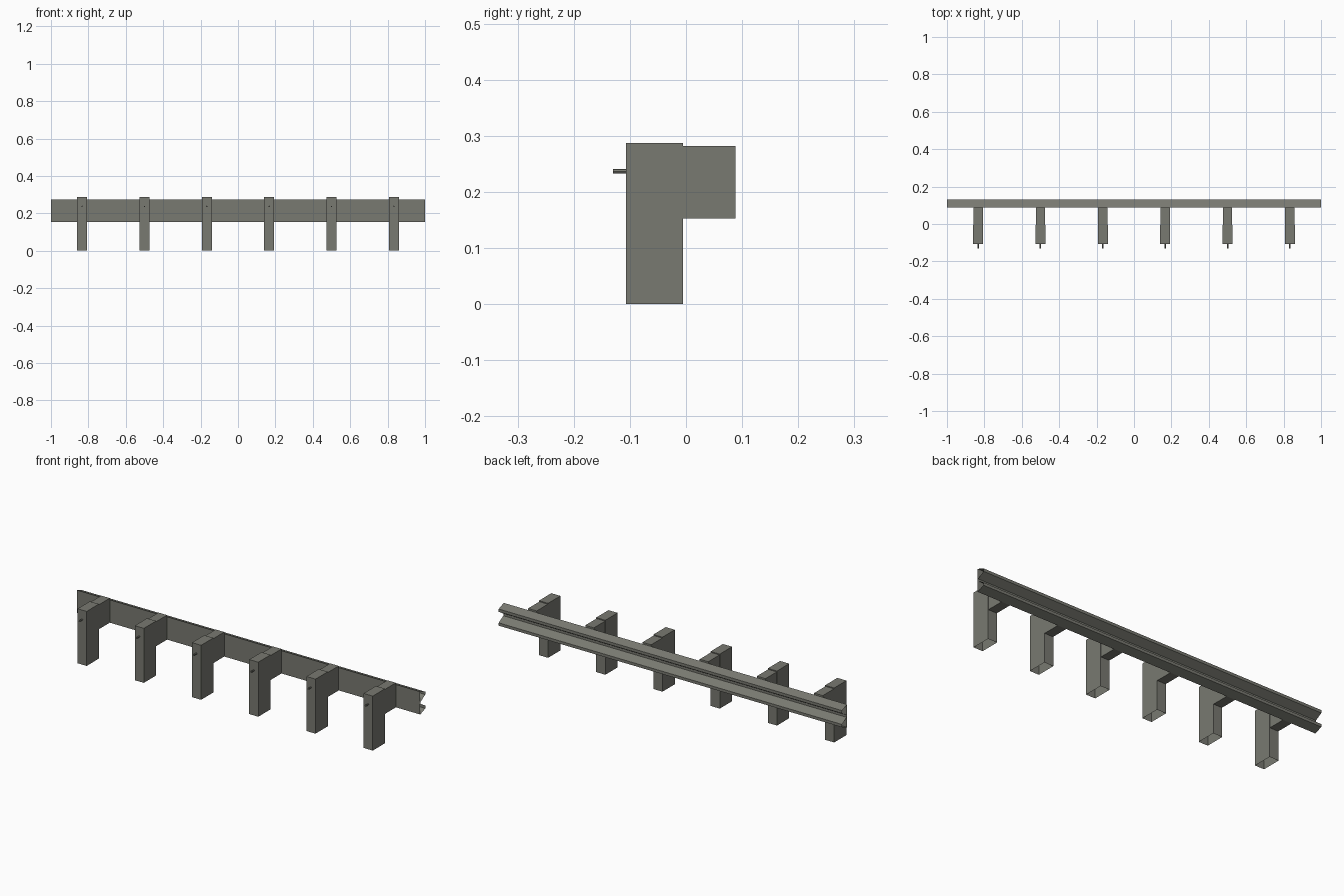
import bpy, bmesh, math
from mathutils import Matrix

if "Cube" in bpy.data.objects:
    bpy.data.objects.remove(bpy.data.objects["Cube"])

steel = bpy.data.materials.new("weathered grey steel")
steel.diffuse_color = (0.19, 0.192, 0.165, 1)
steel.use_nodes = True
steel.node_tree.nodes["Principled BSDF"].inputs["Base Color"].default_value = steel.diffuse_color


def finish(name, bm):
    me = bpy.data.meshes.new(name)
    bm.to_mesh(me)
    bm.free()
    me.materials.append(steel)
    ob = bpy.data.objects.new(name, me)
    bpy.context.collection.objects.link(ob)
    return ob


def box(name, x, w, y0, y1, z0, z1, open_bottom=False):
    bm = bmesh.new()
    m = Matrix.Translation((x, (y0 + y1) / 2, (z0 + z1) / 2)) @ \
        Matrix.Diagonal((w, y1 - y0, z1 - z0, 1))
    bmesh.ops.create_cube(bm, size=1, matrix=m)
    if open_bottom:
        bm.normal_update()
        low = [f for f in bm.faces if f.normal.z < -0.9]
        bmesh.ops.delete(bm, geom=low, context='FACES')
    return finish(name, bm)


# Rail: flat back and two ridges, open at both ends
YB, YR = 0.088, 0.13
profile = [(YB, 0.153), (YR, 0.169), (YR, 0.184), (YB + 0.004, 0.207),
           (YB + 0.004, 0.219), (YR, 0.242), (YR, 0.257), (YB, 0.273)]
bm = bmesh.new()
left = [bm.verts.new((-1, y, z)) for y, z in profile]
right = [bm.verts.new((1, y, z)) for y, z in profile]
for i in range(len(profile)):
    j = (i + 1) % len(profile)
    bm.faces.new((right[i], right[j], left[j], left[i]))
finish("rail", bm)

# Posts, spacer blocks and bolts
for k in range(6):
    x = -5 / 6 + k / 3
    box(f"post_{k + 1}", x, 0.053, -0.107, -0.005, 0, 0.287, open_bottom=True)
    box(f"spacer_block_{k + 1}", x, 0.05, -0.005, YB, 0.153, 0.282)
    bm = bmesh.new()
    bmesh.ops.create_cone(
        bm, cap_ends=True, segments=8, radius1=0.004, radius2=0.004, depth=0.025,
        matrix=Matrix.Translation((x, -0.1175, 0.237)) @ Matrix.Rotation(math.pi / 2, 4, 'X'))
    finish(f"bolt_{k + 1}", bm)
